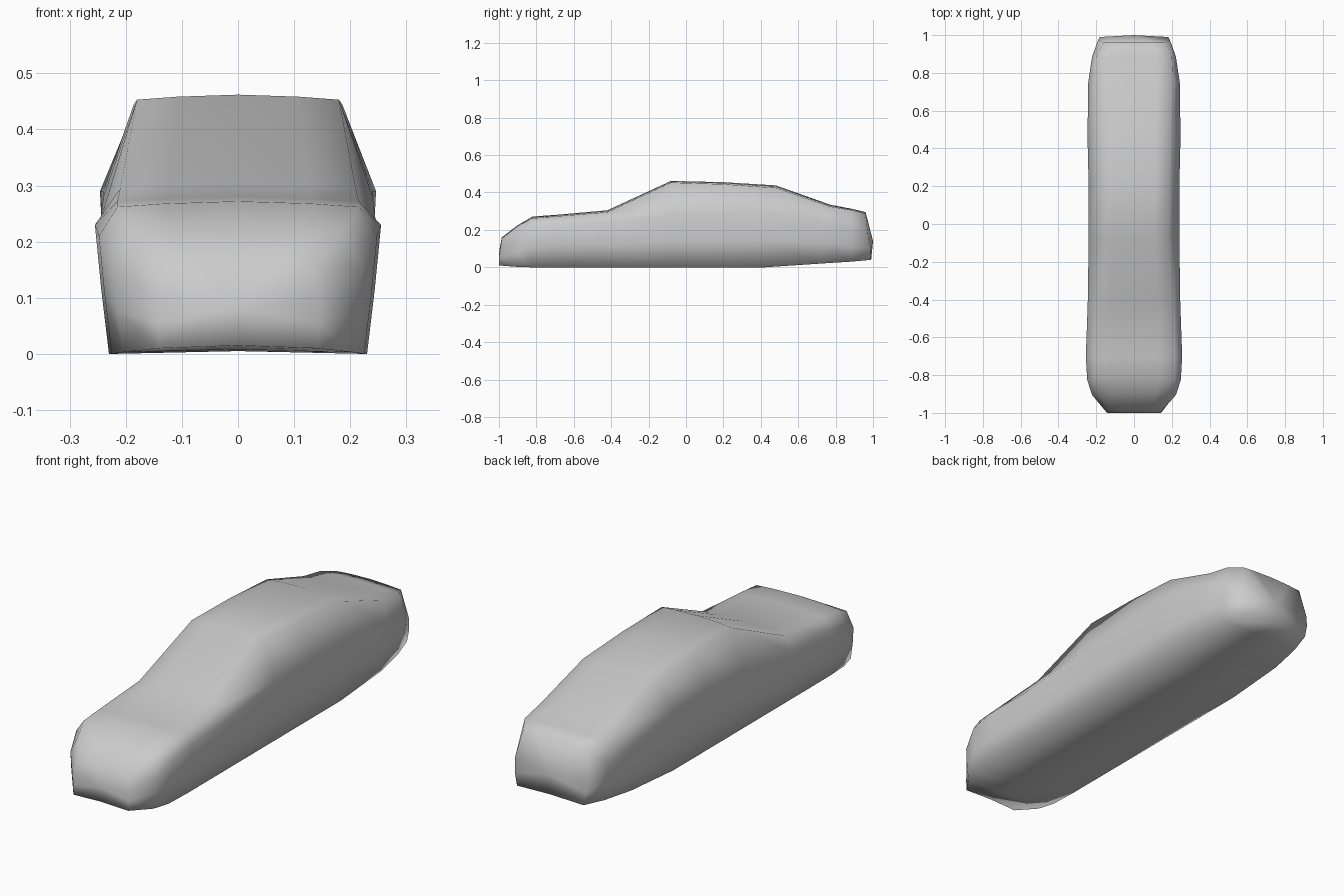
import bpy, bmesh

cube = bpy.data.objects.get("Cube")
if cube:
    bpy.data.objects.remove(cube, do_unlink=True)

# Single grey body paint
paint = bpy.data.materials.new("grey_paint")
GREY = (0.6, 0.6, 0.6, 1)
paint.use_nodes = True
paint.diffuse_color = GREY
bsdf = next(n for n in paint.node_tree.nodes if n.type == "BSDF_PRINCIPLED")
bsdf.inputs["Base Color"].default_value = GREY

# Cross-sections from nose to tail:
# (y at top, y at sill, centre height, roof edge x/z, belt x/z, sill x/z)
sections = [
    (-.985, -1, .16, .13, .155, .145, .1, .14, .01),      # bumper
    (-.9, -.91, .225, .19, .22, .222, .15, .205, .003),   # nose
    (-.82, -.83, .272, .215, .262, .248, .21, .225, 0),   # hood front
    (-.7, -.7, .28, .215, .272, .255, .23, .23, 0),       # front arch
    (-.42, -.42, .305, .21, .295, .245, .24, .23, 0),     # windscreen base
    (-.08, -.08, .462, .18, .453, .24, .28, .23, 0),      # roof front
    (.2, .2, .455, .186, .444, .24, .29, .23, 0),         # roof middle
    (.48, .42, .438, .19, .425, .246, .29, .23, 0),       # roof rear
    (.77, .72, .335, .205, .325, .243, .24, .225, .02),   # boot front
    (.89, .88, .312, .2, .305, .222, .2, .2, .03),        # rear quarter
    (.96, .99, .295, .16, .287, .19, .16, .17, .04),      # tail
]


def half_ring(sec):
    """Points from top centre down one side to floor centre."""
    yt, ys, zc, xt, zt, xb, zb, xs, zs = sec
    ym = (yt + ys) / 2
    return [(0, yt, zc), (xt * .6, yt, zc * .6 + zt * .4), (xt, yt, zt),
            (xb, ym, zb), (xs * .45 + xb * .55, ys, zb * .5 + zs * .5),
            (xs, ys, zs), (0, ys, zs + .005)]


bm = bmesh.new()
rings = []
for sec in sections:
    half = half_ring(sec)
    mirrored = [(-x, y, z) for x, y, z in reversed(half[1:-1])]
    rings.append([bm.verts.new(p) for p in half + mirrored])

# Skin between neighbouring sections
count = len(rings[0])
for a, b in zip(rings, rings[1:]):
    for i in range(count):
        j = (i + 1) % count
        bm.faces.new((a[i], a[j], b[j], b[i]))

# Bowed front and rear panels
for ring, y, z in ((rings[0], -1, .08), (rings[-1], 1, .14)):
    tip = bm.verts.new((0, y, z))
    for i in range(count):
        bm.faces.new((ring[i], ring[(i + 1) % count], tip))

bmesh.ops.recalc_face_normals(bm, faces=bm.faces)
for face in bm.faces:
    face.smooth = True
mesh = bpy.data.meshes.new("car_body")
bm.to_mesh(mesh)
bm.free()
mesh.materials.append(paint)
body = bpy.data.objects.new("car_body", mesh)
bpy.context.collection.objects.link(body)
